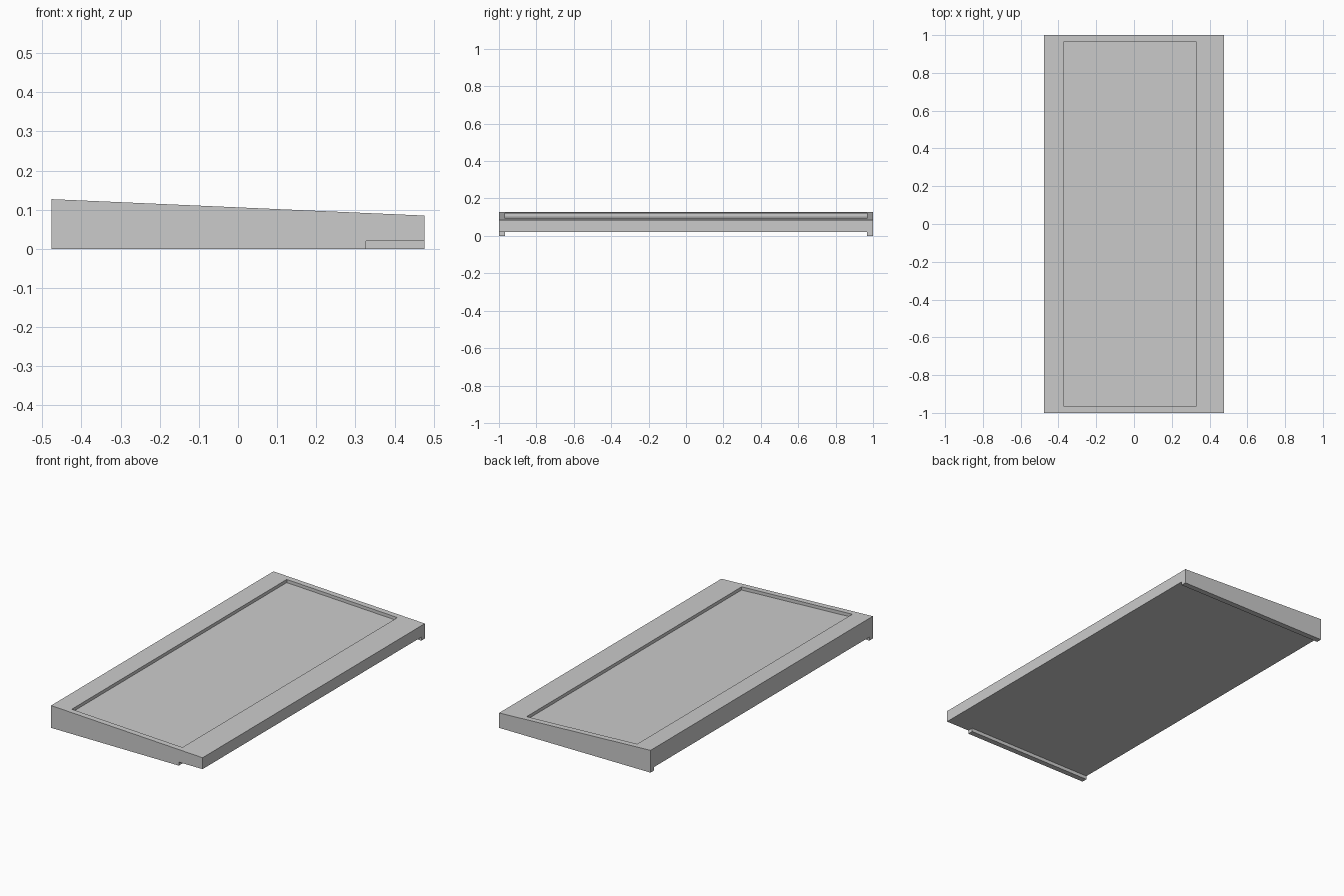
import bpy, bmesh

if "Cube" in bpy.data.objects:
    bpy.data.objects.remove(bpy.data.objects["Cube"])

HALF_X, HALF_Y = 0.477, 1.0
Z_LEFT, Z_RIGHT, Z_UNDER = 0.127, 0.085, 0.02
LIP = 0.032          # runner width
RECESS_DEPTH = 0.018


def top_z(x):
    """Height of the sloping top surface."""
    return Z_LEFT + (Z_RIGHT - Z_LEFT) * (x + HALF_X) / (2 * HALF_X)


def extrude_profile(name, profile, y0, y1):
    """Solid from an x-z profile pulled along y."""
    bm = bmesh.new()
    face = bm.faces.new([bm.verts.new((x, y0, z)) for x, z in profile])
    ext = bmesh.ops.extrude_face_region(bm, geom=[face])
    moved = [v for v in ext["geom"] if isinstance(v, bmesh.types.BMVert)]
    bmesh.ops.translate(bm, verts=moved, vec=(0, y1 - y0, 0))
    bmesh.ops.recalc_face_normals(bm, faces=bm.faces)
    mesh = bpy.data.meshes.new(name)
    bm.to_mesh(mesh)
    bm.free()
    obj = bpy.data.objects.new(name, mesh)
    bpy.context.collection.objects.link(obj)
    return obj


def cut(target, cutter):
    mod = target.modifiers.new("cut", "BOOLEAN")
    mod.operation = "DIFFERENCE"
    mod.solver = "EXACT"
    mod.object = cutter
    cutter.hide_render = True
    cutter.hide_set(True)


# Wedge-shaped tray, full height including the runners
tray = extrude_profile("sloped_tray", [
    (-HALF_X, 0), (HALF_X, 0), (HALF_X, Z_RIGHT), (-HALF_X, Z_LEFT)],
    -HALF_Y, HALF_Y)

# Shallow recess parallel to the sloping top
xa, xb = -0.37, 0.327
cut(tray, extrude_profile("recess_cutter", [
    (xa, top_z(xa) - RECESS_DEPTH), (xb, top_z(xb) - RECESS_DEPTH),
    (xb, 0.2), (xa, 0.2)], -0.967, 0.967))

# Open underside between the two runners
cut(tray, extrude_profile("underside_cutter", [
    (-0.6, -0.1), (0.6, -0.1), (0.6, Z_UNDER), (-0.6, Z_UNDER)],
    -HALF_Y + LIP, HALF_Y - LIP))

# Front runner stops short of the low edge
cut(tray, extrude_profile("runner_notch_cutter", [
    (0.327, -0.1), (0.6, -0.1), (0.6, Z_UNDER), (0.327, Z_UNDER)],
    -1.1, 0))
